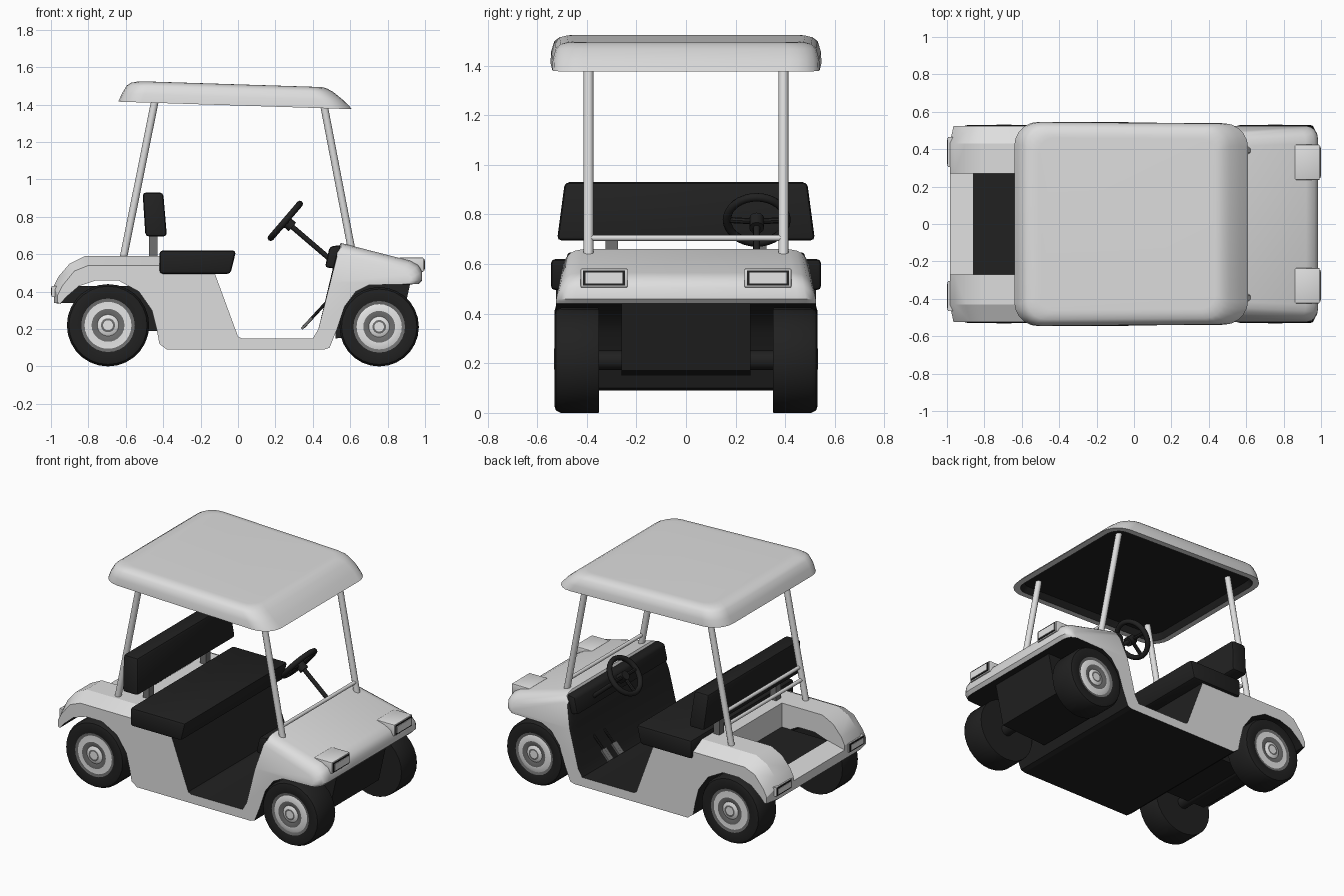
import bpy, bmesh
from math import sin, cos, pi, radians
from mathutils import Vector

if "Cube" in bpy.data.objects:
    bpy.data.objects.remove(bpy.data.objects["Cube"])


def material(name, v):
    m = bpy.data.materials.new(name)
    m.use_nodes = True
    m.diffuse_color = (v, v, v, 1)
    m.node_tree.nodes["Principled BSDF"].inputs["Base Color"].default_value = (v, v, v, 1)
    return m


LIGHT, DARK, GREY, HUB = range(4)
MATS = [material("light_grey_paint", 0.73), material("black_plastic", 0.015),
        material("mid_grey_metal", 0.16), material("pale_hub_and_lens", 0.79)]


def finish(name, bm, angle=32):
    bmesh.ops.recalc_face_normals(bm, faces=bm.faces)
    me = bpy.data.meshes.new(name)
    bm.to_mesh(me)
    bm.free()
    for m in MATS:
        me.materials.append(m)
    me.shade_smooth()
    me.set_sharp_from_angle(angle=radians(angle))
    ob = bpy.data.objects.new(name, me)
    bpy.context.collection.objects.link(ob)


def loft(rings, rule, caps):
    """Skin a row of point rings; rule(ring, segment) gives the colour of a face."""
    bm = bmesh.new()
    rows = [[bm.verts.new(p) for p in r] for r in rings]
    n = len(rows[0])
    for j in range(len(rows) - 1):
        for i in range(n):
            k = (i + 1) % n
            f = bm.faces.new((rows[j][i], rows[j][k], rows[j + 1][k], rows[j + 1][i]))
            f.material_index = rule(j, i)
    for row, c in zip((rows[0], rows[-1]), caps):
        bm.faces.new(row).material_index = c
    return bm


def prism(pts, y0, y1, cap, segs):
    """Side profile in x and z, pulled along y; segs is one colour or one per edge."""
    rule = (lambda j, i: segs) if isinstance(segs, int) else (lambda j, i: segs[i])
    return loft([[(x, y, z) for x, z in pts] for y in (y0, y1)], rule, (cap, cap))


def round_edges(bm, width):
    bmesh.ops.bevel(bm, geom=bm.edges[:], offset=width, segments=2, profile=0.5,
                    affect='EDGES', clamp_overlap=True, material=-1)


def box(name, x, y, z, mat, bevel=0):
    pts = [(x[0], z[0]), (x[1], z[0]), (x[1], z[1]), (x[0], z[1])]
    bm = prism(pts, y[0], y[1], mat, mat)
    if bevel:
        round_edges(bm, bevel)
    finish(name, bm)


def rod(name, a, b, r, mat, n=12):
    a, b = Vector(a), Vector(b)
    q = (b - a).to_track_quat('Z', 'Y')
    rings = [[p + q @ Vector((r * cos(t * 2 * pi / n), r * sin(t * 2 * pi / n), 0))
              for t in range(n)] for p in (a, b)]
    finish(name, loft(rings, lambda j, i: mat, (mat, mat)))


def span(s, a, b):
    return tuple(sorted((s * a, s * b)))


SIDES = ((1, "left"), (-1, "right"))
W = 0.525

# Seat box and floor tub
tub = [(-0.42, 0.54), (-0.125, 0.50), (0, 0.16), (0.02, 0.15), (0.40, 0.15),
       (0.46, 0.09), (-0.38, 0.09), (-0.42, 0.12)]
finish("floor_and_seat_box", prism(tub, -W, W, LIGHT, DARK))

# Front cowl with wheel arches: shoulders and nose corners rounded by shrinking outer sections
crown = [(0.53, 0.62), (0.55, 0.66), (0.92, 0.565), (0.965, 0.54), (0.985, 0.505), (0.985, 0.46), (0.965, 0.44)]
shift = [(0, -0.5), (0, -1), (-0.7, -1), (-1, -0.8), (-1, -0.5), (-1, 0), (-1, 0)]
arch = [(0.70, 0.435), (0.63, 0.40), (0.57, 0.32), (0.53, 0.20), (0.49, 0.10)]
rings = []
for y, d in ((-W, 0.06), (-0.52, 0.038), (-0.505, 0.018), (-0.485, 0.006), (-0.45, 0),
             (0.45, 0), (0.485, 0.006), (0.505, 0.018), (0.52, 0.038), (W, 0.06)):
    top = [(x + d * a, z + d * b) for (x, z), (a, b) in zip(crown, shift)]
    rings.append([(x, y, z) for x, z in [(0.46, 0.09), (0.40, 0.15), (0.43, 0.20)] + top + arch])
bm = loft(rings, lambda j, i: LIGHT if 3 <= i < 9 else DARK, (LIGHT, LIGHT))
bmesh.ops.bisect_plane(bm, geom=bm.verts[:] + bm.edges[:] + bm.faces[:],
                       plane_co=(0, 0, 0.45), plane_no=(0, 0, 1))
for v in bm.verts:
    v.co.y *= 1 - 0.38 * max(0, v.co.z - 0.45)
finish("front_cowl", bm, 35)
nose = [(0.52, 0.44), (0.92, 0.44), (0.86, 0.17), (0.52, 0.15)]
finish("front_underbody", prism(nose, -0.26, 0.26, DARK, DARK))
dash = prism([(0.465, 0.53), (0.49, 0.64), (0.55, 0.65), (0.54, 0.52)], -0.48, 0.48, DARK, DARK)
round_edges(dash, 0.015)
finish("dashboard", dash)

# Rear fenders with a sloped outer shoulder
arch = [(-0.42, 0.12), (-0.435, 0.20), (-0.46, 0.30), (-0.53, 0.40), (-0.64, 0.46),
        (-0.76, 0.46), (-0.85, 0.43), (-0.92, 0.37), (-0.95, 0.335)]
inner = arch + [(-0.985, 0.34), (-0.985, 0.43), (-0.96, 0.48), (-0.90, 0.55), (-0.82, 0.59), (-0.42, 0.59)]
outer = arch + [(-0.965, 0.34), (-0.965, 0.38), (-0.94, 0.43), (-0.875, 0.51), (-0.80, 0.54), (-0.42, 0.54)]
for s, side in SIDES:
    rings = [[(x, s * y, z) for x, z in pts] for y, pts in ((0.27, inner), (0.43, inner), (W, outer))]
    finish(side + "_rear_fender", loft(rings, lambda j, i: DARK if i < 9 else LIGHT, (LIGHT, LIGHT)), 25)

# Cargo bay between the fenders
bay = [(-0.985, 0.34), (-0.985, 0.40), (-0.86, 0.43), (-0.52, 0.43), (-0.52, 0.59),
       (-0.42, 0.59), (-0.42, 0.19), (-0.80, 0.19), (-0.88, 0.34)]
finish("cargo_bay", prism(bay, -0.27, 0.27, DARK, [LIGHT, LIGHT, DARK, LIGHT, LIGHT, DARK, DARK, DARK, DARK]))

# Bench cushion and backrest
cushion = prism([(-0.42, 0.495), (-0.42, 0.62), (-0.01, 0.62), (-0.04, 0.495)], -0.545, 0.545, DARK, DARK)
round_edges(cushion, 0.018)
finish("seat_cushion", cushion)
back = prism([(-0.495, 0.695), (-0.51, 0.93), (-0.40, 0.93), (-0.38, 0.695)], -0.52, 0.52, DARK, DARK)
for v in back.verts:
    if v.co.z > 0.8:
        v.co.y *= 0.94
round_edges(back, 0.018)
finish("seat_backrest", back)

# Canopy: stacked rounded rectangles, tilted down to the front


def canopy_ring(x0, x1, hy, r, h):
    pts = []
    for k, (cx, cy) in enumerate(((x1 - r, hy - r), (x0 + r, hy - r), (x0 + r, r - hy), (x1 - r, r - hy))):
        for t in range(6):
            a = (k + t / 5) * pi / 2
            x, y = cx + r * cos(a), cy + r * sin(a)
            pts.append((x, y * (0.995 - 0.014 * x), 1.395 - 0.032 * x + h))
    return pts


shell = [(-0.58, 0.54, 0.485, 0.08, 0.04), (-0.60, 0.565, 0.505, 0.09, 0), (-0.64, 0.61, 0.545, 0.13, 0),
         (-0.62, 0.565, 0.543, 0.12, 0.045), (-0.595, 0.51, 0.53, 0.11, 0.088),
         (-0.57, 0.48, 0.51, 0.10, 0.104), (-0.53, 0.455, 0.48, 0.09, 0.112), (-0.51, 0.435, 0.46, 0.08, 0.113)]
finish("canopy", loft([canopy_ring(*p) for p in shell],
                      lambda j, i: DARK if j == 0 else LIGHT, (DARK, LIGHT)), 40)

# Canopy posts, cross bars and seat brackets
for s, side in SIDES:
    rod(side + "_front_post", (0.61, s * 0.393, 0.61), (0.455, s * 0.393, 1.42), 0.02, LIGHT)
    rod(side + "_rear_post", (-0.615, s * 0.393, 0.57), (-0.44, s * 0.393, 1.44), 0.02, LIGHT)
    box(side + "_seat_bracket", (-0.475, -0.43), span(s, 0.275, 0.325), (0.56, 0.72), GREY)
rod("front_cross_bar", (0.595, -0.39, 0.705), (0.595, 0.39, 0.705), 0.012, LIGHT)
for z, name in ((0.72, "lower"), (0.80, "upper")):
    x = -0.615 + (z - 0.57) * 0.2
    rod(name + "_rear_bar", (x, -0.39, z), (x, 0.39, z), 0.012, LIGHT)

# Steering wheel, column and pedals
hub, axis = Vector((0.253, 0.285, 0.778)), Vector((0.76, 0, -0.65)).normalized()
up = Vector((0.65, 0, 0.76)).normalized()
rings = []
R, tube, n = 0.12, 0.017, 32
for k in range(n + 1):
    out = up * cos(k * 2 * pi / n) + Vector((0, sin(k * 2 * pi / n), 0))
    rings.append([hub + out * (R + tube * cos(t * pi / 4)) + axis * tube * sin(t * pi / 4) for t in range(8)])
bm = loft(rings, lambda j, i: DARK, (DARK, DARK))
bmesh.ops.delete(bm, geom=[f for f in bm.faces if len(f.verts) > 4], context='FACES_ONLY')
bmesh.ops.remove_doubles(bm, verts=bm.verts, dist=0.0005)
finish("steering_wheel_rim", bm, 60)
for k, a in enumerate((pi / 2, pi, -pi / 2)):
    tip = hub + (up * cos(a) + Vector((0, sin(a), 0))) * R
    rod("steering_spoke_%d" % (k + 1), hub + axis * 0.01, tip, 0.012, DARK, 8)
rod("steering_hub", hub - axis * 0.01, hub + axis * 0.05, 0.03, DARK)
rod("steering_column", hub, hub + axis * 0.34, 0.014, DARK)
for y, name in ((0.20, "accelerator"), (0.31, "brake")):
    rod(name + "_lever", (0.35, y, 0.21), (0.47, y, 0.34), 0.008, DARK, 8)
    pad = prism([(0.335, 0.205), (0.39, 0.265), (0.40, 0.255), (0.345, 0.195)], y - 0.025, y + 0.025, GREY, GREY)
    finish(name + "_pedal", pad)

# Head and tail lamps: painted housing, black frame, pale lens
for s, side in SIDES:
    box(side + "_headlamp_housing", (0.86, 0.993), span(s, 0.235, 0.425), (0.505, 0.582), LIGHT, 0.006)
    box(side + "_headlamp_trim", (0.99, 0.996), span(s, 0.245, 0.415), (0.513, 0.574), DARK)
    box(side + "_headlamp_lens", (0.992, 1.0), span(s, 0.255, 0.405), (0.521, 0.566), HUB)
    box(side + "_tail_lamp_housing", (-0.994, -0.96), span(s, 0.305, 0.465), (0.37, 0.43), LIGHT)
    box(side + "_tail_lamp_trim", (-0.997, -0.99), span(s, 0.31, 0.46), (0.373, 0.427), DARK)
    box(side + "_tail_lamp_lens", (-1.0, -0.99), span(s, 0.32, 0.45), (0.382, 0.418), HUB)

# Wheels turned from one profile (radius share, y, colour), and axles
turned = [(0.3, 0.35, DARK), (0.99, 0.35, DARK), (1, 0.355, DARK), (1, 0.505, DARK), (0.95, 0.525, DARK),
          (0.87, 0.53, DARK), (0.65, 0.525, GREY), (0.57, 0.52, HUB), (0.40, 0.53, GREY),
          (0.26, 0.522, HUB), (0.17, 0.532, GREY), (0.12, 0.532, HUB), (0.04, 0.532, HUB)]
for x, r, end in ((-0.695, 0.22, "rear"), (0.755, 0.212, "front")):
    for s, side in SIDES:
        rings = [[(x + r * p * cos(t * pi / 14), s * y, r + r * p * sin(t * pi / 14)) for t in range(28)]
                 for p, y, c in turned]
        finish(side + "_" + end + "_wheel", loft(rings, lambda j, i: turned[j][2], (DARK, HUB)))
    rod(end + "_axle", (x, -0.36, r), (x, 0.36, r), 0.04, DARK)
